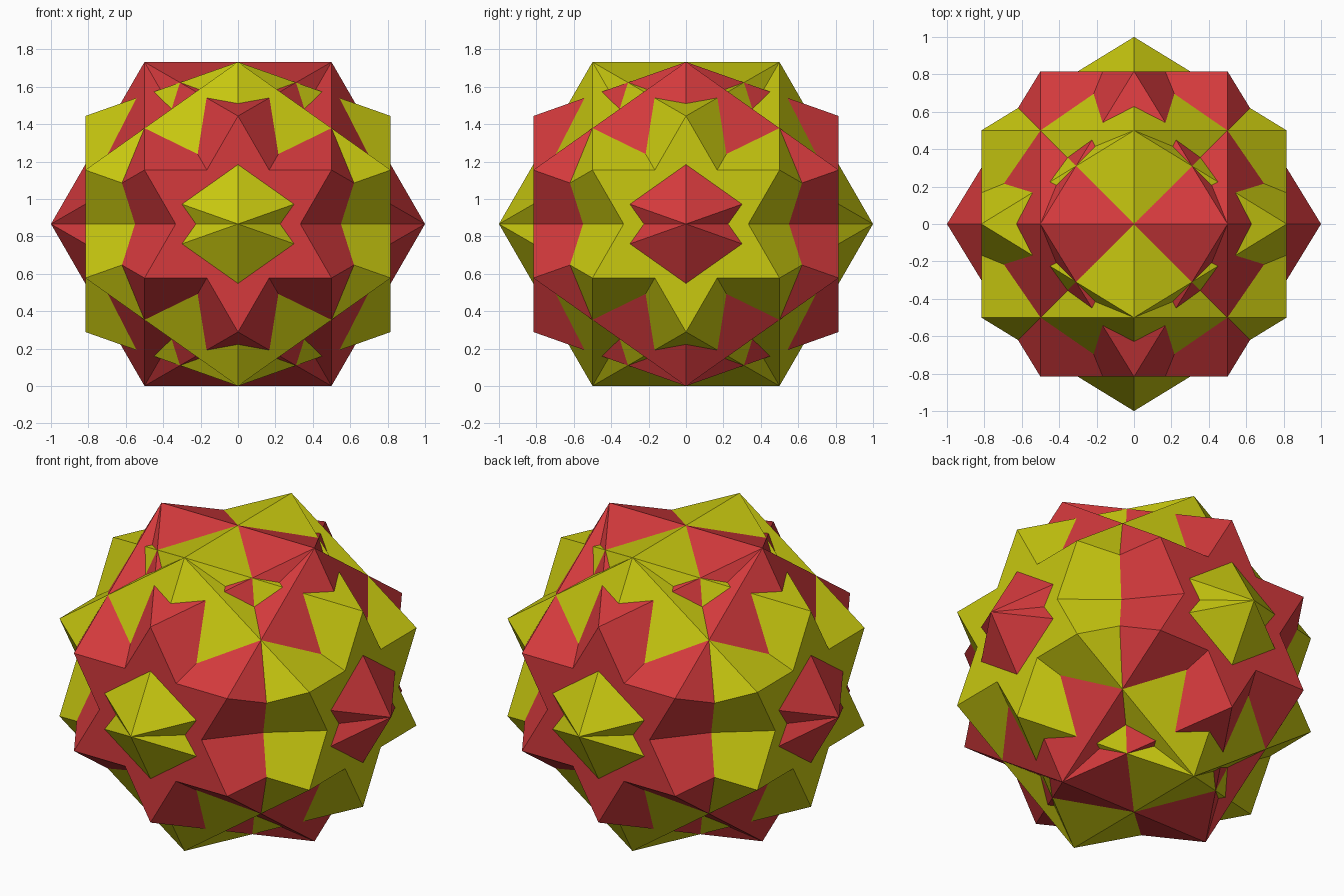
import bpy, bmesh, math
from mathutils import Matrix, Vector

if "Cube" in bpy.data.objects:
    bpy.data.objects.remove(bpy.data.objects["Cube"])

H = math.sqrt(2 / 3)      # distance of the end triangles from the hexagon plane
R = 1 / math.sqrt(3)      # radius of the end triangles
LIFT = math.sqrt(3) / 2   # half height, so the model stands on z = 0


def material(name, color):
    mat = bpy.data.materials.new(name)
    mat.diffuse_color = (*color, 1)
    mat.use_nodes = True
    mat.node_tree.nodes["Principled BSDF"].inputs["Base Color"].default_value = mat.diffuse_color
    return mat


def ring(radius, y, start, count):
    angles = [math.radians(start + 360 * k / count) for k in range(count)]
    return [Vector((radius * math.cos(a), y, radius * math.sin(a))) for a in angles]


def cuboctahedron(name, mat, flip, turn):
    """Hexagon belt in the xz plane, with opposed triangles at both ends."""
    bm = bmesh.new()
    for p in ring(1, 0, 0, 6) + ring(R, -H, 30, 3) + ring(R, H, 210, 3):
        bm.verts.new(p)
    bmesh.ops.convex_hull(bm, input=bm.verts[:])
    # merge the hull triangles into true squares
    bmesh.ops.dissolve_limit(bm, angle_limit=0.01, verts=bm.verts[:], edges=bm.edges[:])
    move = (Matrix.Translation((0, 0, LIFT))
            @ Matrix.Rotation(math.radians(turn), 4, 'Z')
            @ Matrix.Rotation(math.radians(flip), 4, 'Y'))
    bmesh.ops.transform(bm, matrix=move, verts=bm.verts[:])
    bmesh.ops.recalc_face_normals(bm, faces=bm.faces[:])
    mesh = bpy.data.meshes.new(name)
    bm.to_mesh(mesh)
    bm.free()
    mesh.materials.append(mat)
    bpy.context.collection.objects.link(bpy.data.objects.new(name, mesh))


# two interlocked twin solids per colour, the yellow pair a quarter turn from the red
for label, color, turn in (("red", (0.66, 0.042, 0.046), 0),
                           ("yellow", (0.58, 0.58, 0.005), 90)):
    mat = material(label, color)
    cuboctahedron(label + "_solid", mat, 0, turn)
    cuboctahedron(label + "_twin_solid", mat, 180, turn)
